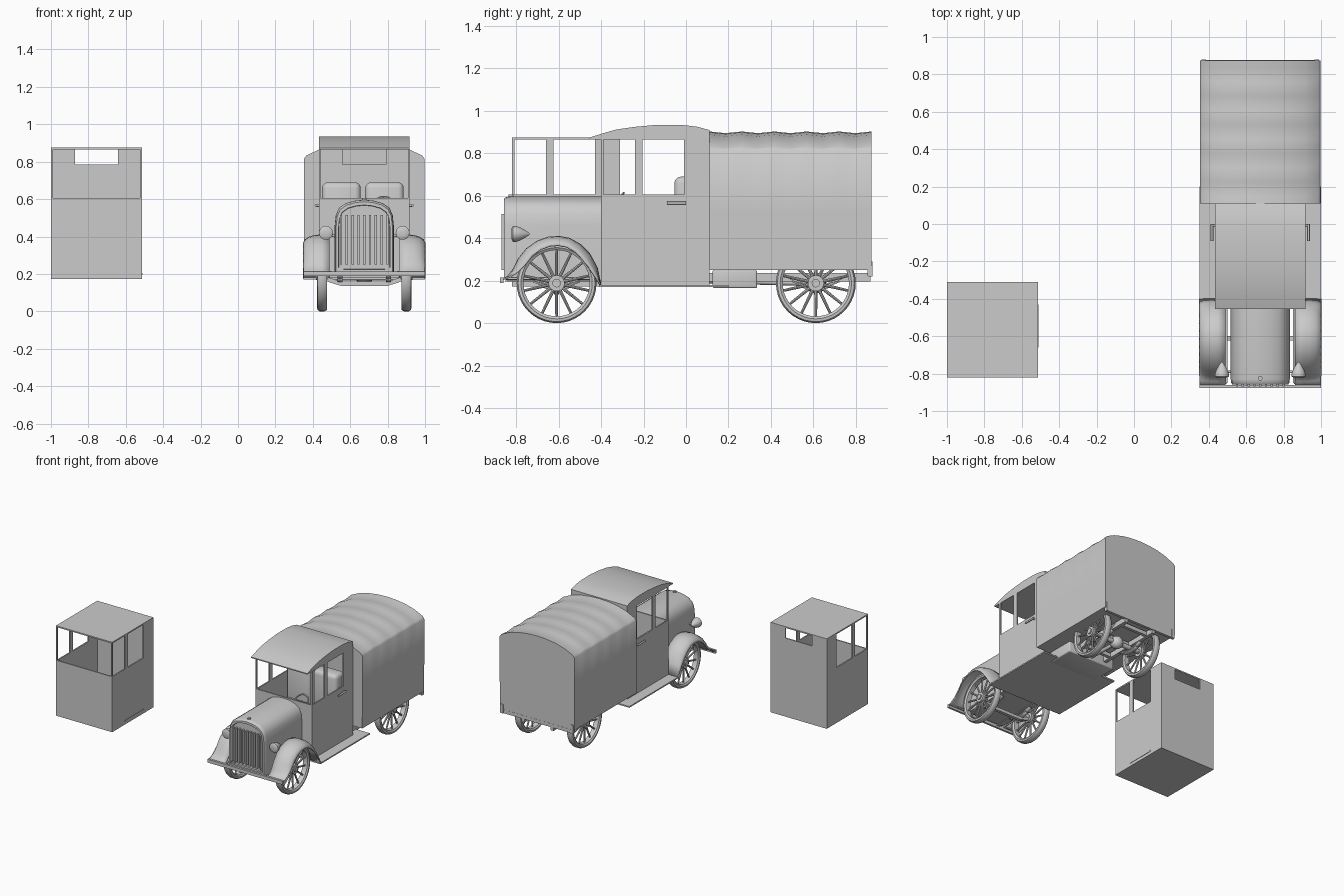
import bpy, bmesh, math
from mathutils import Vector, Matrix

if "Cube" in bpy.data.objects:
    bpy.data.objects.remove(bpy.data.objects["Cube"])

CX = 0.675          # truck centre line
WHEEL_Z = 0.188


def finish(name, bm, smooth=None, solid=0):
    bmesh.ops.recalc_face_normals(bm, faces=bm.faces)
    me = bpy.data.meshes.new(name)
    bm.to_mesh(me)
    bm.free()
    ob = bpy.data.objects.new(name, me)
    bpy.context.collection.objects.link(ob)
    if solid:
        m = ob.modifiers.new("thickness", 'SOLIDIFY')
        m.thickness = solid
        m.offset = 0
    if smooth:
        bpy.ops.object.select_all(action='DESELECT')
        ob.select_set(True)
        bpy.context.view_layer.objects.active = ob
        bpy.ops.object.shade_smooth_by_angle(angle=math.radians(smooth))
    return ob


def add_box(bm, x0, x1, y0, y1, z0, z1):
    m = Matrix.Translation(((x0 + x1) / 2, (y0 + y1) / 2, (z0 + z1) / 2))
    bmesh.ops.create_cube(bm, size=1, matrix=m @ Matrix.Diagonal((x1 - x0, y1 - y0, z1 - z0, 1)))


def boxes(name, items, bevel=0):
    bm = bmesh.new()
    for b in items:
        add_box(bm, *b)
    if bevel:
        bmesh.ops.bevel(bm, geom=bm.edges[:], offset=bevel, segments=3, profile=0.5, affect='EDGES')
    return finish(name, bm, 40 if bevel else None)


def add_rod(bm, a, b, r, r2=None, seg=12):
    a, b = Vector(a), Vector(b)
    rot = (b - a).to_track_quat('Z', 'Y').to_matrix().to_4x4()
    bmesh.ops.create_cone(bm, cap_ends=True, segments=seg, radius1=r, radius2=r if r2 is None else r2,
                          depth=(b - a).length, matrix=Matrix.Translation((a + b) / 2) @ rot)


def rods(name, items, seg=12):
    bm = bmesh.new()
    for it in items:
        add_rod(bm, *it, seg=seg)
    return finish(name, bm, 40)


def add_loft(bm, rows, closed=False, caps=False, loop=False):
    vs = [[bm.verts.new(p) for p in r] for r in rows]
    n = len(rows[0])
    for i in range(len(vs) if loop else len(vs) - 1):
        a, b = vs[i], vs[(i + 1) % len(vs)]
        for j in range(n if closed else n - 1):
            k = (j + 1) % n
            bm.faces.new((a[j], a[k], b[k], b[j]))
    if caps:
        bm.faces.new(vs[0])
        bm.faces.new(vs[-1])


def loft(name, rows, smooth=40, solid=0, **kw):
    bm = bmesh.new()
    add_loft(bm, rows, **kw)
    return finish(name, bm, smooth, solid)


# Cab shell, used both for the truck and for the separate booth
def cab(name, cx, y):
    l, r, t = cx - 0.243, cx + 0.243, 0.01
    parts = [(l, r, y, y + 0.51, 0.172, 0.182), (l, r, y, y + 0.51, 0.865, 0.875),
             (l, r, y, y + t, 0.18, 0.605)]
    for a, b in ((l, l + t), (r - t, r)):
        parts.append((a, b, y, y + 0.51, 0.18, 0.605))
        for p, q in ((0, 0.012), (0.16, 0.195), (0.39, 0.51)):
            parts.append((a, b, y + p, y + q, 0.605, 0.866))
    back = (y + 0.5, y + 0.51)
    parts += [(l, r, *back, 0.18, 0.785), (l, cx - 0.115, *back, 0.785, 0.866),
              (cx + 0.115, r, *back, 0.785, 0.866)]
    return boxes(name, parts)


cab("booth", -0.757, -0.82)
boxes("booth_sill", [(-0.52, -0.511, -0.66, -0.43, 0.195, 0.205)])
cab("truck_cab", CX, -0.40)

# Arched cab roof
prof = [(-0.455, 0.866), (-0.455, 0.874), (-0.40, 0.892), (-0.33, 0.912), (-0.24, 0.925), (-0.14, 0.934),
        (-0.02, 0.934), (0.05, 0.926), (0.11, 0.91), (0.11, 0.866)]
loft("cab_roof", [[(x, a, b) for a, b in prof] for x in (CX - 0.243, CX + 0.243)],
     smooth=20, closed=True, caps=True)

# Door handles
for s in (-1, 1):
    x = CX + s * 0.258
    rods("door_handle", [((x, -0.09, 0.565), (x, 0, 0.565), 0.007),
                         ((x, -0.01, 0.565), (CX + s * 0.24, -0.01, 0.565), 0.006)])

# Seats and steering wheel
for x in (0.553, 0.783):
    boxes("seat", [(x - 0.103, x + 0.103, -0.055, 0.06, 0.3, 0.69),
                   (x - 0.103, x + 0.103, -0.26, 0.05, 0.3, 0.42)], 0.03)
tilt = Matrix.Translation((0.78, -0.33, 0.57)) @ Matrix.Rotation(math.radians(50), 4, 'X')
ring = []
for i in range(24):
    a = i * math.tau / 24
    ring.append([tilt @ Vector(((0.055 + 0.006 * math.cos(b)) * math.cos(a),
                                (0.055 + 0.006 * math.cos(b)) * math.sin(a), 0.006 * math.sin(b)))
                 for b in [k * math.tau / 6 for k in range(6)]])
loft("steering_wheel", ring, closed=True, loop=True)
rods("steering_column", [((0.78, -0.33, 0.57), (0.78, -0.39, 0.5), 0.006),
                         (tilt @ Vector((-0.055, 0, 0)), tilt @ Vector((0.055, 0, 0)), 0.004)])

# Hood with rounded nose
half = [(0.158, 0.2), (0.158, 0.46), (0.152, 0.515), (0.135, 0.553), (0.1, 0.578), (0.05, 0.592)]
sect = half + [(0, 0.597)] + [(-a, b) for a, b in reversed(half)]
rows = []
for y, s in ((-0.40, 1), (-0.83, 1), (-0.848, 0.985), (-0.858, 0.95), (-0.858, 0.87), (-0.845, 0.86)):
    rows.append([(CX + a * s, y, 0.38 + (b - 0.38) * s) for a, b in sect])
loft("hood", rows, closed=True, caps=True)
rods("radiator_cap", [((CX, -0.825, 0.59), (CX, -0.825, 0.606), 0.012)])
boxes("grille_bars", [(CX + i * 0.031 - 0.006, CX + i * 0.031 + 0.006, -0.87, -0.84, 0.25, 0.515)
                      for i in range(-4, 5)])

# Front fenders: arch swept across, with dropped outer lip
arch = [(-0.872, 0.205), (-0.84, 0.218), (-0.815, 0.25), (-0.79, 0.3), (-0.75, 0.35), (-0.70, 0.385),
        (-0.65, 0.403), (-0.60, 0.407), (-0.55, 0.398), (-0.50, 0.37), (-0.455, 0.325), (-0.42, 0.26),
        (-0.402, 0.175)]
for s in (-1, 1):
    rows = []
    for y, z in arch:
        d = (Vector((-0.61, 0.19)) - Vector((y, z))).normalized()
        k = max(0, min(1, (z - 0.2) / 0.08))
        rows.append([(CX + s * x, y + d.x * o * k, z + d.y * o * k) for x, o in
                     ((0.185, 0.004), (0.23, 0), (0.265, 0.003), (0.295, 0.012), (0.315, 0.026), (0.324, 0.042))])
    loft("front_fender", rows, smooth=60, solid=0.008)
boxes("front_bumper", [(0.35, 1.0, -0.876, -0.86, 0.188, 0.214)])
boxes("running_board", [(0.35, 1.0, -0.41, 0.2, 0.17, 0.18)])
boxes("fuel_tank", [(0.47, 0.88, 0.125, 0.335, 0.165, 0.25)], 0.008)

# Headlights on long stay rods
for s in (-1, 1):
    x = CX + s * 0.205
    stem = [(-0.82, 0.001), (-0.822, 0.026), (-0.815, 0.037), (-0.80, 0.037), (-0.78, 0.03),
            (-0.755, 0.016), (-0.738, 0.004)]
    loft("headlight", [[(x + r * math.cos(k * math.tau / 20), y, 0.42 + r * math.sin(k * math.tau / 20))
                        for k in range(20)] for y, r in stem], closed=True, caps=True)
    xi = CX + s * 0.18
    rods("headlight_stay", [((x, -0.79, 0.415), (CX + s * 0.15, -0.79, 0.4), 0.007),
                            ((xi, -0.85, 0.21), (xi, -0.41, 0.21), 0.006),
                            ((xi, -0.85, 0.21), (CX + s * 0.26, -0.85, 0.21), 0.006)])

# Canvas canopy with ribs along the top
half = [(0.322, 0.25), (0.323, 0.53), (0.323, 0.815), (0.31, 0.833), (0.24, 0.866), (0.16, 0.888), (0.08, 0.899)]
sect = half + [(0, 0.903)] + [(-a, b) for a, b in reversed(half)]
rows = []
for i in range(21):
    sag = 0.008 * math.sin(math.pi * i / 4) ** 2
    rows.append([(CX + a, 0.11 + 0.765 * i / 20, b - (sag if b > 0.82 else 0)) for a, b in sect])
loft("canopy", rows, smooth=60, closed=True, caps=True)

# Rear bar with corner posts
boxes("rear_bar", [(0.36, 0.99, 0.855, 0.876, 0.222, 0.25)] +
      [(x - 0.012, x + 0.012, 0.86, 0.88, 0.22, 0.29) for x in (0.372, 0.978)])

# Chassis frame
frame = [(x - 0.014, x + 0.014, -0.85, 0.87, 0.195, 0.235) for x in (CX - 0.125, CX + 0.125)]
frame += [(CX - 0.125, CX + 0.125, y - 0.012, y + 0.012, 0.2, 0.23) for y in (-0.75, -0.45, 0.4, 0.6, 0.8)]
boxes("chassis_frame", frame)


# Leaf springs and axles
def spring(x, y):
    for i in range(3):
        w = 0.15 - i * 0.04
        loft("leaf_spring", [[(x + o, y + w * t, 0.178 + 0.05 * (w * t / 0.15) ** 2 - i * 0.009)
                              for o in (-0.014, 0.014)] for t in (-1, -0.66, -0.33, 0, 0.33, 0.66, 1)],
             solid=0.007)


for y in (-0.61, 0.612):
    for s in (-1, 1):
        spring(CX + s * 0.13, y)
pts = [(-0.235, 0.188), (-0.18, 0.165), (-0.12, 0.147), (0.12, 0.147), (0.18, 0.165), (0.235, 0.188)]
loft("front_axle", [[(CX + x, -0.61 + a, z + b) for a, b in ((-.012, -.012), (.012, -.012), (.012, .012), (-.012, .012))]
                    for x, z in pts], closed=True, caps=True)
rods("rear_axle", [((CX - 0.24, 0.612, WHEEL_Z), (CX + 0.24, 0.612, WHEEL_Z), 0.018),
                   ((CX, 0.59, WHEEL_Z), (CX, -0.2, 0.21), 0.014)])
bm = bmesh.new()
bmesh.ops.create_uvsphere(bm, u_segments=16, v_segments=10, radius=0.048,
                          matrix=Matrix.Translation((CX, 0.612, WHEEL_Z)))
finish("differential", bm, 60)


# Spoked wheels
def wheel(x, y):
    bm = bmesh.new()
    tyre = [(0.188, -0.012), (0.188, 0.012), (0.181, 0.025), (0.168, 0.027), (0.156, 0.019), (0.156, -0.019),
            (0.168, -0.027), (0.181, -0.025)]
    add_loft(bm, [[(x + o, y + r * math.cos(a), WHEEL_Z + r * math.sin(a)) for r, o in tyre]
                  for a in [i * math.tau / 40 for i in range(40)]], closed=True, loop=True)
    for i in range(14):
        a = (i + 0.5) * math.tau / 14
        c, s = math.cos(a), math.sin(a)
        add_rod(bm, (x, y + 0.025 * c, WHEEL_Z + 0.025 * s), (x, y + 0.16 * c, WHEEL_Z + 0.16 * s), 0.008, 0.006, seg=8)
    add_rod(bm, (x - 0.024, y, WHEEL_Z), (x + 0.024, y, WHEEL_Z), 0.038, seg=20)
    add_rod(bm, (x - 0.032, y, WHEEL_Z), (x + 0.032, y, WHEEL_Z), 0.02, seg=12)
    finish("wheel", bm, 40)


for y in (-0.61, 0.612):
    for s in (-1, 1):
        wheel(CX + s * 0.225, y)
